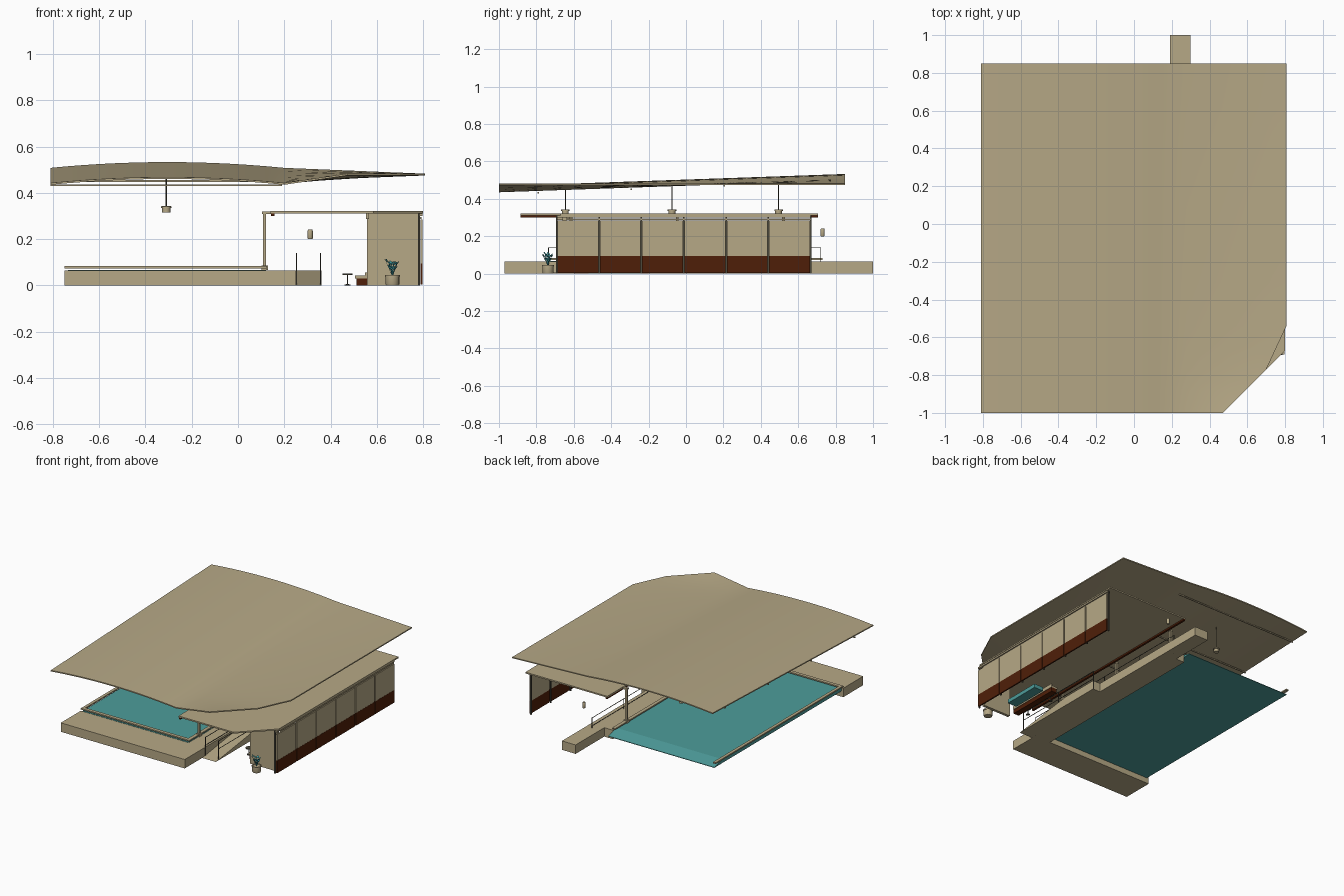
import bpy, bmesh, math, random
from mathutils import Vector

cube = bpy.data.objects.get("Cube")
if cube:
    bpy.data.objects.remove(cube, do_unlink=True)
random.seed(4)


def material(name, rgb):
    m = bpy.data.materials.new(name)
    m.use_nodes = True
    col = (*rgb, 1)
    m.diffuse_color = col
    m.node_tree.nodes["Principled BSDF"].inputs["Base Color"].default_value = col
    return m


SAND = material("sand", (0.47, 0.395, 0.24))
BROWN = material("dark brown", (0.078, 0.0135, 0.0025))
WATER = material("water teal", (0.075, 0.335, 0.325))
METAL = material("dark metal", (0.07, 0.065, 0.045))
LEAF = material("leaf teal", (0.05, 0.33, 0.36))


def finish(name, bm, mat):
    bmesh.ops.recalc_face_normals(bm, faces=bm.faces)
    me = bpy.data.meshes.new(name)
    bm.to_mesh(me)
    bm.free()
    me.materials.append(mat)
    ob = bpy.data.objects.new(name, me)
    bpy.context.collection.objects.link(ob)
    return ob


def smooth(ob):
    bpy.ops.object.select_all(action="DESELECT")
    ob.select_set(True)
    bpy.context.view_layer.objects.active = ob
    bpy.ops.object.shade_smooth_by_angle()


def box(name, x, y, z, mat):
    """Box from (low, high) pairs."""
    bm = bmesh.new()
    bmesh.ops.create_cube(bm, size=1)
    for v in bm.verts:
        v.co = [lo + (c + 0.5) * (hi - lo) for c, (lo, hi) in zip(v.co, (x, y, z))]
    return finish(name, bm, mat)


def prism(name, x, profile, mat):
    """Side profile of (y, z) points pushed along x."""
    bm = bmesh.new()
    f = bm.faces.new([bm.verts.new((x[0], y, z)) for y, z in profile])
    r = bmesh.ops.extrude_face_region(bm, geom=[f])
    bmesh.ops.translate(bm, verts=[v for v in r["geom"] if isinstance(v, bmesh.types.BMVert)],
                        vec=(x[1] - x[0], 0, 0))
    return finish(name, bm, mat)


def lathe(name, x, y, profile, mat, sides=16):
    """Closed turned shape from (radius, height) points."""
    bm = bmesh.new()
    rings = [[bm.verts.new((x + r * math.cos(k * math.tau / sides),
                            y + r * math.sin(k * math.tau / sides), z))
              for k in range(sides)] for r, z in profile]
    for a, b in zip(rings, rings[1:]):
        for k in range(sides):
            j = (k + 1) % sides
            bm.faces.new((a[k], a[j], b[j], b[k]))
    bm.faces.new(rings[0])
    bm.faces.new(rings[-1])
    smooth(finish(name, bm, mat))


# Main roof: shallow vault on the left, blending to a level edge on the right
CORNER = ((0.47, -1.0), (0.7, -0.77))
SHOULDER = ((0.7, -0.77), (0.807, -0.54))


def edge_x(y):
    """Right outline of the main roof."""
    ends = [p[0] + (q[0] - p[0]) * (y - p[1]) / (q[1] - p[1]) for p, q in (CORNER, SHOULDER)]
    return min(0.807, *ends)


def roof_z(x, y):
    base = 0.443 + 0.065 * (y + 1) / 1.85
    if x <= 0.2:
        return base + 0.025 * (1 - ((x + 0.305) / 0.505) ** 2)
    return base + (0.483 - base) * (x - 0.2) / (edge_x(y) - 0.2)


def roof(name, xs, ys, height, thick, cuts):
    bm = bmesh.new()
    grid = [[bm.verts.new((x, y, 0)) for y in ys] for x in xs]
    for a, b in zip(grid, grid[1:]):
        for j in range(len(ys) - 1):
            bm.faces.new((a[j], b[j], b[j + 1], a[j + 1]))
    for p, q in cuts:
        normal = Vector((q[1] - p[1], p[0] - q[0], 0))
        bmesh.ops.bisect_plane(bm, geom=bm.verts[:] + bm.edges[:] + bm.faces[:],
                               plane_co=(*p, 0), plane_no=normal, clear_outer=True)
    for v in bm.verts:
        v.co.z = height(v.co.x, v.co.y)
    r = bmesh.ops.extrude_face_region(bm, geom=bm.faces[:])
    for v in r["geom"]:
        if isinstance(v, bmesh.types.BMVert):
            v.co.z -= thick
    return finish(name, bm, SAND)


xs = [-0.81 + 1.01 * i / 14 for i in range(15)] + [0.2 + 0.607 * i / 8 for i in range(1, 9)]
ys = [-1, -0.885, -0.77, -0.655, -0.54] + [-0.54 + 1.39 * i / 6 for i in range(1, 7)]
smooth(roof("main_roof", xs, ys, roof_z, 0.008, [CORNER, SHOULDER]))

# Ties under the main roof
for i in range(4):
    y = -0.79 + 0.497 * i
    z = 0.429 + 0.0187 * i
    box(f"roof_tie_{i}", (-0.81, 0.19), (y - 0.004, y + 0.004), (z, z + 0.008), SAND)

# Lower roof with its brown edge beam
roof("lower_roof", [0.14, 0.8], [-0.885, 0.707], lambda x, y: 0.321, 0.01, [CORNER])
box("edge_beam", (0.142, 0.157), (-0.885, 0.705), (0.299, 0.311), BROWN)

# Terrace
box("front_terrace", (-0.75, 0.25), (-0.97, -0.74), (0, 0.065), SAND)
box("side_terrace", (0.12, 0.25), (-0.74, 0.67), (0, 0.065), SAND)
box("terrace_edge", (0.25, 0.3), (0, 0.67), (0, 0.065), SAND)
box("back_terrace", (0.19, 0.3), (0.67, 1.0), (0, 0.065), SAND)
prism("ramp", (0.25, 0.36), [(-0.77, 0), (-0.29, 0.065), (0, 0.065), (0, 0)], SAND)

# Pool with an overflow slope at the back, and its raised coping
prism("pool_water", (-0.735, 0.12),
      [(-0.74, 0.04), (0.725, 0.04), (0.725, 0.044), (0.63, 0.067), (-0.74, 0.067)], WATER)
for name, x, y in (("left", (-0.75, -0.728), (-0.74, 0.73)),
                   ("right", (0.1, 0.125), (-0.74, 0.67)),
                   ("front", (-0.728, 0.1), (-0.74, -0.715))):
    box(f"coping_{name}", x, y, (0.074, 0.083), SAND)

# Posts that carry the edge beam, and pendant lamps over the pool
for i in range(3):
    y = -0.615 + 0.568 * i
    box(f"post_{i}", (0.108, 0.122), (y - 0.007, y + 0.007), (0.083, 0.32), SAND)
    box(f"post_foot_{i}", (0.102, 0.13), (y - 0.014, y + 0.014), (0.067, 0.087), SAND)
    box(f"post_bracket_{i}", (0.103, 0.145), (y - 0.009, y + 0.009), (0.308, 0.32), SAND)
    y = -0.645 + 0.57 * i
    lathe(f"pendant_shade_{i}", -0.31, y,
          [(0.018, 0.316), (0.018, 0.334), (0.023, 0.335), (0.023, 0.342), (0.006, 0.344)], SAND)
    lathe(f"pendant_cord_{i}", -0.31, y, [(0.0025, 0.342), (0.0025, roof_z(-0.31, y) - 0.005)], METAL, 6)

# Railings along the terrace and ramp
for side, x, y0, y1, n in (("inner", 0.253, -0.735, 0.72, 5), ("outer", 0.357, -0.735, 0, 3)):
    for z in (0.08, 0.137):
        box(f"rail_{side}", (x - 0.0015, x + 0.0015), (y0, y1), (z, z + 0.003), METAL)
    for i in range(n):
        y = y0 + (y1 - y0) * i / (n - 1)
        box(f"rail_post_{side}_{i}", (x - 0.002, x + 0.002), (y - 0.002, y + 0.002), (0, 0.14), METAL)

# Long right wall: six bays, brown below and sand above
BAYS, START, STEP = 6, -0.69, 0.226
for i in range(BAYS):
    y = (START + STEP * i + 0.004, START + STEP * (i + 1) - 0.004)
    box(f"lower_panel_{i}", (0.788, 0.798), y, (0.004, 0.095), BROWN)
    box(f"upper_panel_{i}", (0.788, 0.797), y, (0.095, 0.285), SAND)
for i in range(BAYS + 1):
    y = START + STEP * i
    box(f"wall_post_{i}", (0.778, 0.787), (y - 0.004, y + 0.004), (0, 0.311), METAL)
box("wall_header", (0.78, 0.793), (-0.64, 0.665), (0.287, 0.295), SAND)
box("roof_edge_beam", (0.78, 0.796), (-0.69, 0.665), (0.3, 0.311), SAND)
box("front_wall", (0.557, 0.78), (-0.66, -0.64), (0, 0.311), SAND)
box("front_wall_bracket", (0.552, 0.566), (-0.69, -0.62), (0.288, 0.311), SAND)

# Bench, basin and small tables behind the front wall
box("bench_base", (0.513, 0.557), (-0.6, -0.2), (0, 0.03), BROWN)
box("bench_seat", (0.505, 0.56), (-0.6, -0.2), (0.03, 0.043), SAND)
box("bench_back", (0.548, 0.56), (-0.6, -0.2), (0.043, 0.056), SAND)
box("basin", (0.6, 0.675), (-0.52, -0.24), (0.002, 0.03), WATER)
for i in range(2):
    lathe(f"table_{i}", 0.473, -0.55 + 0.24 * i,
          [(0.013, 0), (0.013, 0.004), (0.003, 0.006), (0.003, 0.046), (0.022, 0.046), (0.022, 0.052)], METAL)

# Hanging lantern near the back
lathe("lantern", 0.312, 0.73, [(0.009, 0.2), (0.011, 0.204), (0.011, 0.236), (0.009, 0.241)], SAND)

# Potted plant: stems with paired leaves
PX, PY = 0.667, -0.738
lathe("plant_pot", PX, PY, [(0.027, 0), (0.03, 0.006), (0.03, 0.038), (0.033, 0.039),
                            (0.033, 0.046), (0.027, 0.046), (0.026, 0.04)], SAND)
bm = bmesh.new()
for k in range(6):
    a = k * math.tau / 6 + 0.3
    out = Vector((math.cos(a), math.sin(a), 0))
    side = Vector((-out.y, out.x, 0))
    root = Vector((PX, PY, 0.04))
    tip = root + out * random.uniform(0.018, 0.03) + Vector((0, 0, random.uniform(0.048, 0.068)))
    w = side * 0.0025
    bm.faces.new([bm.verts.new(p) for p in (root - w, root + w, tip + w, tip - w)])
    for t in (0.6, 1.0):
        p = root.lerp(tip, t)
        for s in (-1, 1):
            end = p + side * s * 0.016 + Vector((0, 0, 0.009))
            mid = (p + end) / 2
            lift = Vector((0, 0, 0.007)) + out * 0.005
            bm.faces.new([bm.verts.new(q) for q in (p, mid + lift, end, mid - lift)])
finish("plant_leaves", bm, LEAF)
